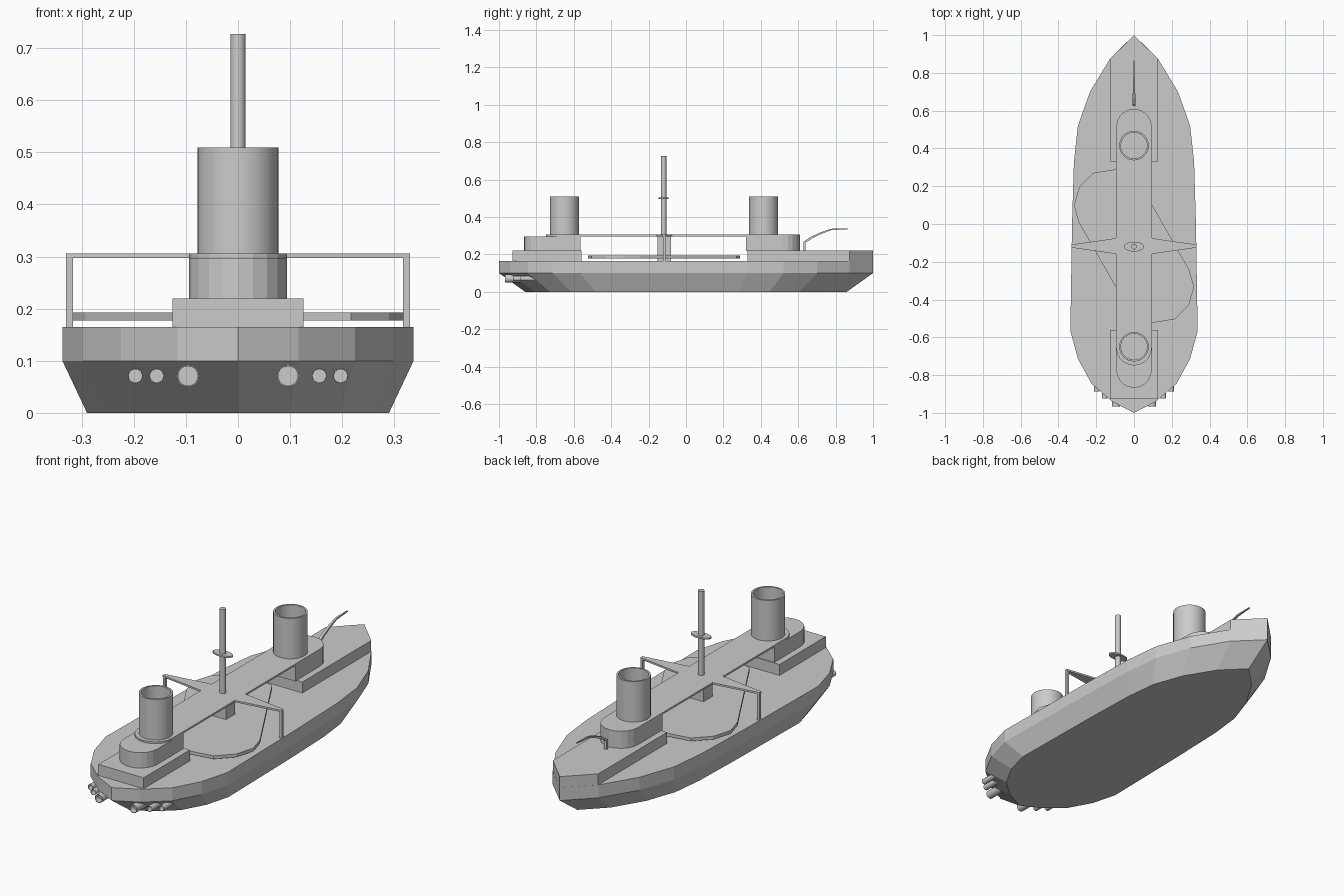
import bpy, bmesh
from math import cos, sin, pi, radians
from mathutils import Vector, Matrix

if "Cube" in bpy.data.objects:
    bpy.data.objects.remove(bpy.data.objects["Cube"])


def finish(bm, name, smooth=False):
    bmesh.ops.recalc_face_normals(bm, faces=bm.faces[:])
    me = bpy.data.meshes.new(name)
    bm.to_mesh(me)
    bm.free()
    ob = bpy.data.objects.new(name, me)
    bpy.context.collection.objects.link(ob)
    if smooth:
        bpy.ops.object.select_all(action='DESELECT')
        ob.select_set(True)
        bpy.context.view_layer.objects.active = ob
        bpy.ops.object.shade_smooth_by_angle(angle=radians(30))
    return ob


def loft(name, rings, smooth=False):
    """Skin equal-length closed rings of points and cap both ends."""
    bm = bmesh.new()
    vs = [[bm.verts.new(p) for p in r] for r in rings]
    n = len(rings[0])
    for a, b in zip(vs, vs[1:]):
        for i in range(n):
            j = (i + 1) % n
            bm.faces.new((a[i], a[j], b[j], b[i]))
    bm.faces.new(vs[0])
    bm.faces.new(vs[-1])
    return finish(bm, name, smooth)


def prism(name, outline, z0, z1):
    return loft(name, [[(x, y, z) for x, y in outline] for z in (z0, z1)])


def box(name, x0, x1, y0, y1, z0, z1):
    return prism(name, [(x0, y0), (x1, y0), (x1, y1), (x0, y1)], z0, z1)


def turned(name, profile, matrix, n=32):
    """Circular rings from (radius, height) pairs."""
    return loft(name, [[matrix @ Vector((r * cos(2 * pi * i / n), r * sin(2 * pi * i / n), h))
                        for i in range(n)] for r, h in profile], True)


def arc(cy, r, a0, a1, n=10):
    return [(r * cos(radians(a0 + (a1 - a0) * i / n)),
             cy + r * sin(radians(a0 + (a1 - a0) * i / n))) for i in range(n + 1)]


# Hull: mirrored half outline, flared up from a smaller flat bottom
half = [(0.127, 0.875), (0.233, 0.70), (0.297, 0.52), (0.318, 0.33), (0.328, 0.0),
        (0.337, -0.566), (0.297, -0.714), (0.225, -0.845), (0.116, -0.94)]
outline = [(0, 1)] + half + [(0, -1)] + [(-x, y) for x, y in reversed(half)]
loft("hull", [[(x * s, y * s, z) for x, y in outline]
              for s, z in ((0.86, 0), (1, 0.1), (1, 0.165))])

# Raised decks at bow and stern
prism("bow_deck", [(-0.126, 0.33), (0.126, 0.33), (0.126, 0.875), (0, 1), (-0.126, 0.875)], 0.16, 0.22)
box("stern_deck", -0.126, 0.126, -0.927, -0.56, 0.16, 0.22)

# Round-ended deckhouses
prism("bow_deckhouse", [(-0.094, 0.32), (0.094, 0.32)] + arc(0.515, 0.094, 0, 180), 0.218, 0.302)
prism("stern_deckhouse", [(0.094, -0.565), (-0.094, -0.565)] + arc(-0.773, 0.094, 180, 360), 0.218, 0.297)

# Raised walkway with tapered side arms
my = -0.117
prism("walkway", arc(0.515, 0.094, 0, 180)
      + [(-0.094, my + 0.042), (-0.33, my + 0.008), (-0.33, my - 0.008), (-0.094, my - 0.042)]
      + arc(-0.655, 0.094, 180, 360)
      + [(0.094, my - 0.042), (0.33, my - 0.008), (0.33, my + 0.008), (0.094, my + 0.042)],
      0.297, 0.306)
for s, side in ((-1, "left"), (1, "right")):
    x0, x1 = sorted((s * 0.317, s * 0.33))
    box(side + "_arm_post", x0, x1, my - 0.007, my + 0.007, 0.163, 0.298)

# Slanted round-ended plate amidships, symmetric under a half turn
edge = [(0.0, 0.27), (-0.095, 0.29), (-0.217, 0.27), (-0.29, 0.195), (-0.318, 0.10), (-0.293, 0.01)]
prism("slanted_plate", [(x, y) for x, y in edge] + [(-x, 2 * my - y) for x, y in edge], 0.177, 0.193)
box("mast_base", -0.04, 0.04, my - 0.036, my + 0.036, 0.163, 0.3)

# Mast and oval lookout
turned("mast", [(0.0145, 0.3), (0.0145, 0.727)], Matrix.Translation((0, my - 0.003, 0)), 20)
turned("lookout", [(1, 0.496), (1, 0.504)],
       Matrix.Translation((0, my - 0.003, 0)) @ Matrix.Diagonal((0.053, 0.026, 1, 1)), 20)

# Hollow funnels
for name, y in (("bow_funnel", 0.415), ("stern_funnel", -0.65)):
    turned(name, [(0.078, 0.29), (0.078, 0.509), (0.069, 0.509), (0.069, 0.31)],
           Matrix.Translation((0, y, 0)))

# Hollow tubes poking out of the stern
for s in (-1, 1):
    for i, (x, r, y) in enumerate(((0.096, 0.021, -0.967), (0.156, 0.0145, -0.925), (0.197, 0.0145, -0.888))):
        m = Matrix.Translation((s * x, y, 0.071)) @ Matrix.Rotation(radians(90), 4, 'X')
        turned(f"stern_tube_{'left' if s < 0 else 'right'}_{i}",
               [(r, -0.16), (r, 0), (r * 0.88, 0), (r * 0.88, -0.03)], m, 20)

# Tapered curved davit on the bow
path = [(0.634, 0.218, 0.007), (0.634, 0.265, 0.007), (0.67, 0.289, 0.007), (0.72, 0.313, 0.006),
        (0.775, 0.333, 0.005), (0.865, 0.337, 0.003)]
rings = []
for i, (y, z, w) in enumerate(path):
    a, b = path[max(i - 1, 0)], path[min(i + 1, len(path) - 1)]
    d = Vector((0, b[0] - a[0], b[1] - a[1])).normalized()
    nrm = Vector((0, -d.z, d.y)) * w * 0.8
    c = Vector((0, y, z))
    rings.append([c + Vector((sx * w, 0, 0)) + nrm * sn for sx, sn in ((-1, -1), (1, -1), (1, 1), (-1, 1))])
loft("bow_davit", rings)
